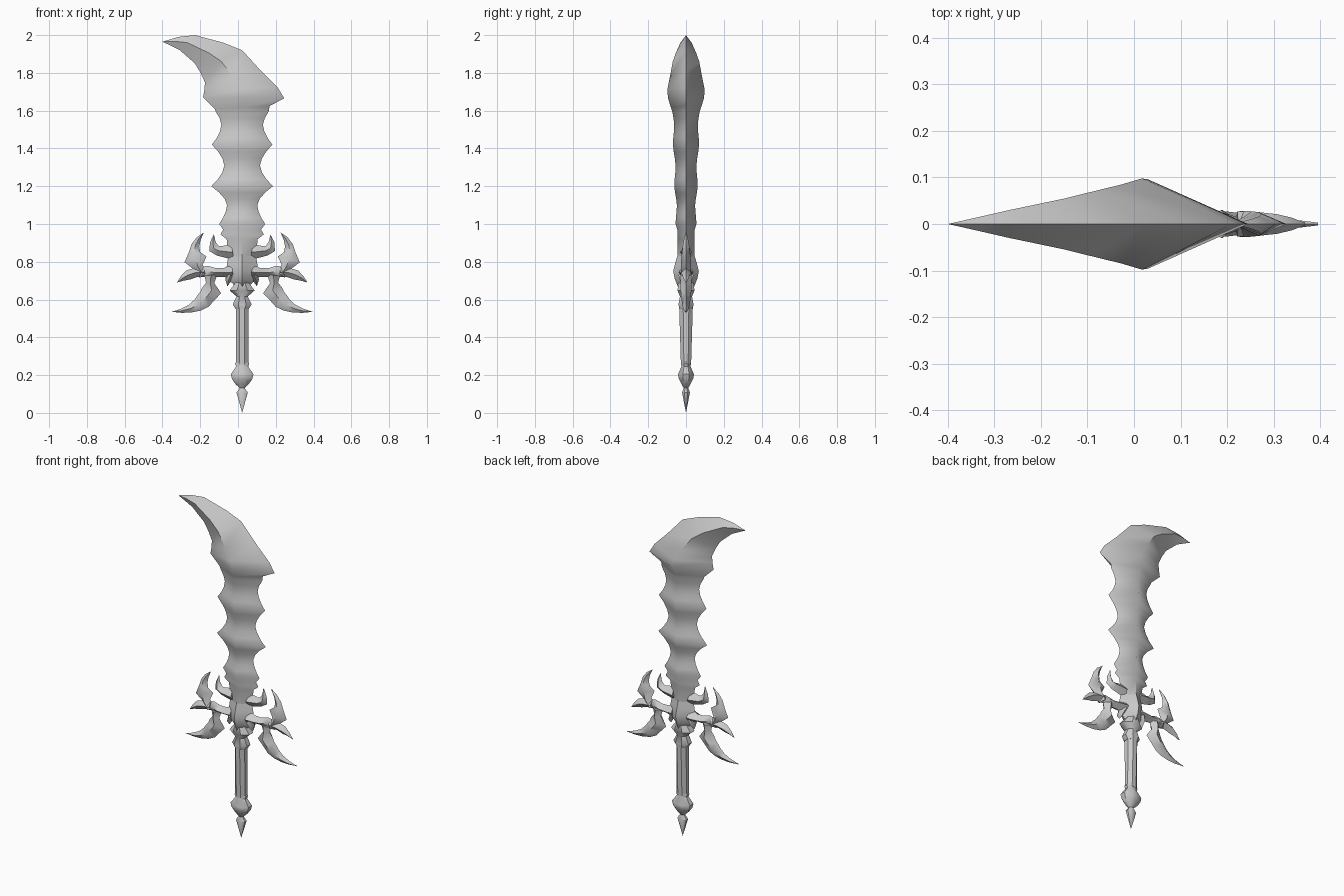
import bpy, bmesh
from math import cos, sin, pi, radians
from mathutils import Vector

if "Cube" in bpy.data.objects:
    bpy.data.objects.remove(bpy.data.objects["Cube"], do_unlink=True)

UNIT = 0.01   # all part sizes are written in hundredths
AXIS = 0.022  # the hilt and blade share this off-centre axis

steel = bpy.data.materials.new("grey_steel")
steel.use_nodes = True
steel.diffuse_color = (0.6, 0.6, 0.6, 1)
steel.node_tree.nodes["Principled BSDF"].inputs["Base Color"].default_value = steel.diffuse_color


def loft(name, rings, smooth_angle):
    """Skin a list of equal-sized rings, cap the ends and shade the result."""
    bm = bmesh.new()
    loops = [[bm.verts.new(Vector(point) * UNIT) for point in ring] for ring in rings]
    count = len(loops[0])
    for low, high in zip(loops, loops[1:]):
        for i in range(count):
            j = (i + 1) % count
            bm.faces.new((low[i], low[j], high[j], high[i]))
    bm.faces.new(loops[0])
    bm.faces.new(loops[-1])
    bmesh.ops.remove_doubles(bm, verts=bm.verts, dist=0.0002)
    bmesh.ops.dissolve_degenerate(bm, edges=bm.edges, dist=0.0001)
    bmesh.ops.recalc_face_normals(bm, faces=bm.faces)
    mesh = bpy.data.meshes.new(name)
    bm.to_mesh(mesh)
    bm.free()
    mesh.materials.append(steel)
    part = bpy.data.objects.new(name, mesh)
    part.location.x = AXIS
    bpy.context.collection.objects.link(part)
    bpy.ops.object.select_all(action='DESELECT')
    part.select_set(True)
    bpy.context.view_layer.objects.active = part
    bpy.ops.object.shade_smooth_by_angle(angle=radians(smooth_angle))


def ridged(name, stations):
    """Diamond section: two sharp edges (x, z) and a central ridge of some depth."""
    rings = []
    for ax, az, bx, bz, depth in stations:
        mx, mz = (ax + bx) / 2, (az + bz) / 2
        rings.append([(ax, 0, az), (mx, -depth, mz), (bx, 0, bz), (mx, depth, mz)])
    loft(name, rings, smooth_angle=60)


def even(stations):
    """Expand (half width, height, depth) into symmetric stations."""
    return [(-width, z, width, z, depth) for width, z, depth in stations]


def horn(part, start, bend, tip, depth, left, right):
    """Curved blade along a quadratic curve, made on both sides of the hilt.
    left and right are the widths beside the direction of travel."""
    start, bend, tip = Vector(start), Vector(bend), Vector(tip)
    for label, side in (("left", 1), ("right", -1)):
        stations = []
        for i, (wide_left, wide_right) in enumerate(zip(left, right)):
            u = i / (len(left) - 1)
            centre = start.lerp(bend, u).lerp(bend.lerp(tip, u), u)
            along = (bend - start).lerp(tip - bend, u).normalized()
            across = Vector((along.y, -along.x))
            a, b = centre - across * wide_left, centre + across * wide_right
            stations.append((side * a.x, a.y, side * b.x, b.y, depth * (1 - 0.9 * u * u)))
        ridged(label + "_" + part, stations)


def turned(name, profile, sides=8):
    """Flattened turned part from (half width, half depth, height)."""
    angles = [2 * pi * (i + 0.5) / sides for i in range(sides)]
    fit = 1 / cos(pi / sides)
    loft(name, [[(width * fit * cos(a), depth * fit * sin(a), z) for a in angles]
                for width, depth, z in profile], smooth_angle=40)


# Blade root, then concave scallops between pairs of teeth
blade = even([(7, 78, 4.5), (8.2, 92, 4.5), (11.5, 94.5, 4.5), (10, 97, 4.6)])
teeth = [(12.2, 100), (16.3, 120), (16, 142), (17, 163)]
STEPS = 6
for (low_reach, low), (high_reach, high) in zip(teeth, teeth[1:]):
    waist = 8 + (low - 100) / 14
    for step in range(STEPS):
        u = step / STEPS
        reach = low_reach if u < 0.5 else high_reach
        width = waist + (reach - waist) * abs(2 * u - 1) ** 1.7
        z = low + (high - low) * u
        ridge = 5 + (z - 100) / 30 + 0.5 * cos(2 * pi * u)
        blade += even([(width, z, ridge)])

# Hooked head of the blade
blade += [
    (-14.5, 161, 14.5, 162.5, 8), (-20.7, 167, 22.3, 166.5, 9.6),
    (-20, 171, 19, 172, 9.8), (-19.7, 175, 10, 181, 8.5),
    (-22, 180, 0, 192, 7), (-25, 185, -10, 196, 5.4),
    (-33, 192, -25, 200, 3), (-38, 194.5, -34, 199, 1.4),
    (-42.2, 196.5, -42.2, 196.5, 0)]
ridged("blade", blade)

# Hub where blade, arms and hilt meet
ridged("guard_hub", even([
    (3, 66, 4), (5, 68.5, 5), (8, 71, 6), (8.5, 75, 6.8), (8, 79, 5.8), (7, 85, 4)]))

# Winged guard
horn("guard_arm", start=(5, 74.5), bend=(14, 73.5), tip=(23, 75), depth=4,
     left=(4.5, 2.5, 2.5, 3.5, 2), right=(4.5, 2.2, 2.2, 2.6, 2))
horn("upper_horn", start=(20.5, 73), bend=(30, 86), tip=(20.3, 95.5), depth=2.8,
     left=(2.5, 2.5, 6, 3, 2, 1.2, 0), right=(2.5, 2.8, 6, 3, 2.2, 1.3, 0))
horn("outer_barb", start=(20, 75), bend=(30, 74), tip=(34.5, 69), depth=2.7,
     left=(2.5, 2.5, 2.6, 1.2, 0), right=(3, 2.5, 2.6, 1.5, 0))
horn("lower_horn", start=(16.5, 73), bend=(14, 55), tip=(37.4, 53.5), depth=3,
     left=(3.5, 2.8, 4.5, 4.5, 4.5, 3.5, 2.2, 1.1, 0),
     right=(3.5, 1.5, 6, 4.2, 4, 3.2, 2.2, 1.2, 0))
horn("inner_prong", start=(5, 85), bend=(17, 83), tip=(15, 94.5), depth=3,
     left=(4, 4, 3, 2, 1.2, 0), right=(4, 2.5, 2.5, 3.5, 1.8, 0))
horn("hub_barb", start=(6, 73), bend=(8, 70), tip=(7.8, 67), depth=4,
     left=(2.5, 1.5, 0), right=(2.5, 1.5, 0))

# Collar, grip and pommel
turned("collar", [
    (3.5, 3.5, 55), (5, 4, 57.4), (3, 3.2, 61.7), (6.6, 4.5, 64.8), (3.5, 4, 69)])
turned("grip", [(3.3, 2.7, 25.5), (3.3, 3.6, 56)])
turned("pommel", [
    (2.8, 2.2, 27.5), (3.8, 2.6, 26.2), (3.2, 2.4, 24.5), (6, 4.2, 20.5),
    (5.4, 3.8, 18), (3.5, 2.4, 15.2), (1.3, 1.2, 13.2)])
turned("pommel_spike", [(1.1, 1.1, 15), (1.4, 1.2, 13), (3, 2.1, 10.8), (0, 0, 0)])
